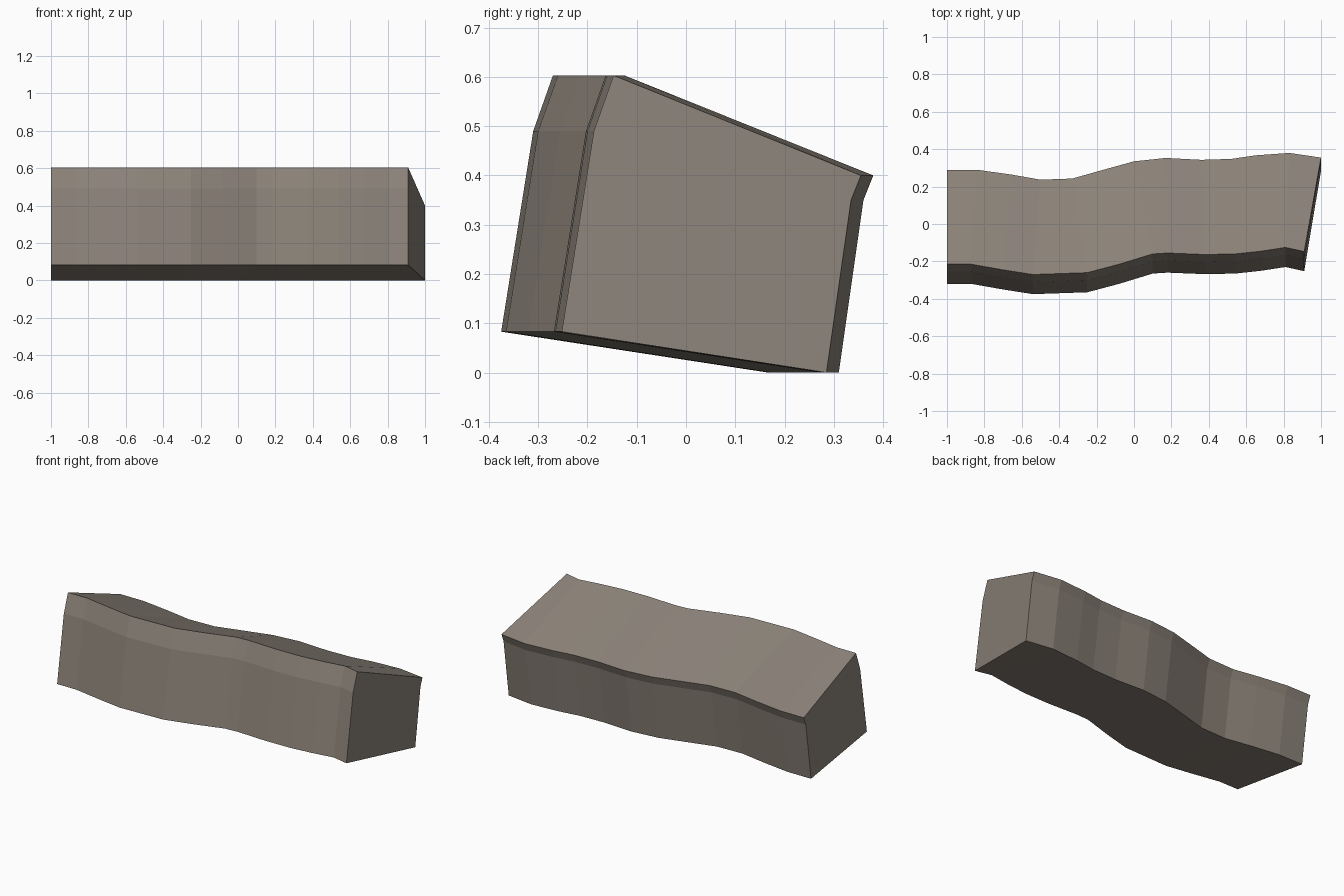
import bpy
import bmesh

cube = bpy.data.objects.get("Cube")
if cube:
    bpy.data.objects.remove(cube, do_unlink=True)

# Stone colour
stone = bpy.data.materials.new("warm grey stone")
stone.use_nodes = True
colour = (0.26, 0.225, 0.19, 1)
stone.diffuse_color = colour
bsdf = stone.node_tree.nodes["Principled BSDF"]
bsdf.inputs["Base Color"].default_value = colour
bsdf.inputs["Roughness"].default_value = 0.9

# Winding paths of the lower front edge and the upper back edge (x, y)
front_path = [(-1, -.32), (-.87, -.32), (-.7, -.35), (-.54, -.375), (-.25, -.365),
              (-.08, -.32), (.1, -.265), (.18, -.26), (.38, -.268), (.54, -.265),
              (.68, -.25), (.81, -.23), (.91, -.252)]
back_path = [(-1, .29), (-.84, .29), (-.66, .265), (-.5, .237), (-.33, .243),
             (-.17, .288), (0, .335), (.17, .353), (.36, .343), (.52, .348),
             (.65, .367), (.83, .38), (1, .355)]

# Leaning faces: (offset in y from the path, height)
front_profile = [(0, .083), (.065, .49), (.105, .603)]
back_profile = [(0, .4), (-.02, .35), (-.07, 0)]

# Loft the section along the paths, then cap both ends
bm = bmesh.new()
rings = []
for front, back in zip(front_path, back_path):
    ring = [bm.verts.new((front[0], front[1] + dy, z)) for dy, z in front_profile]
    ring += [bm.verts.new((back[0], back[1] + dy, z)) for dy, z in back_profile]
    rings.append(ring)

for a, b in zip(rings, rings[1:]):
    for i in range(len(a)):
        j = (i + 1) % len(a)
        bm.faces.new((a[i], a[j], b[j], b[i]))
bm.faces.new(rings[0])
bm.faces.new(rings[-1])
bmesh.ops.recalc_face_normals(bm, faces=bm.faces)

mesh = bpy.data.meshes.new("winding_stone_ledge")
bm.to_mesh(mesh)
bm.free()
mesh.materials.append(stone)
ledge = bpy.data.objects.new("winding_stone_ledge", mesh)
bpy.context.collection.objects.link(ledge)
